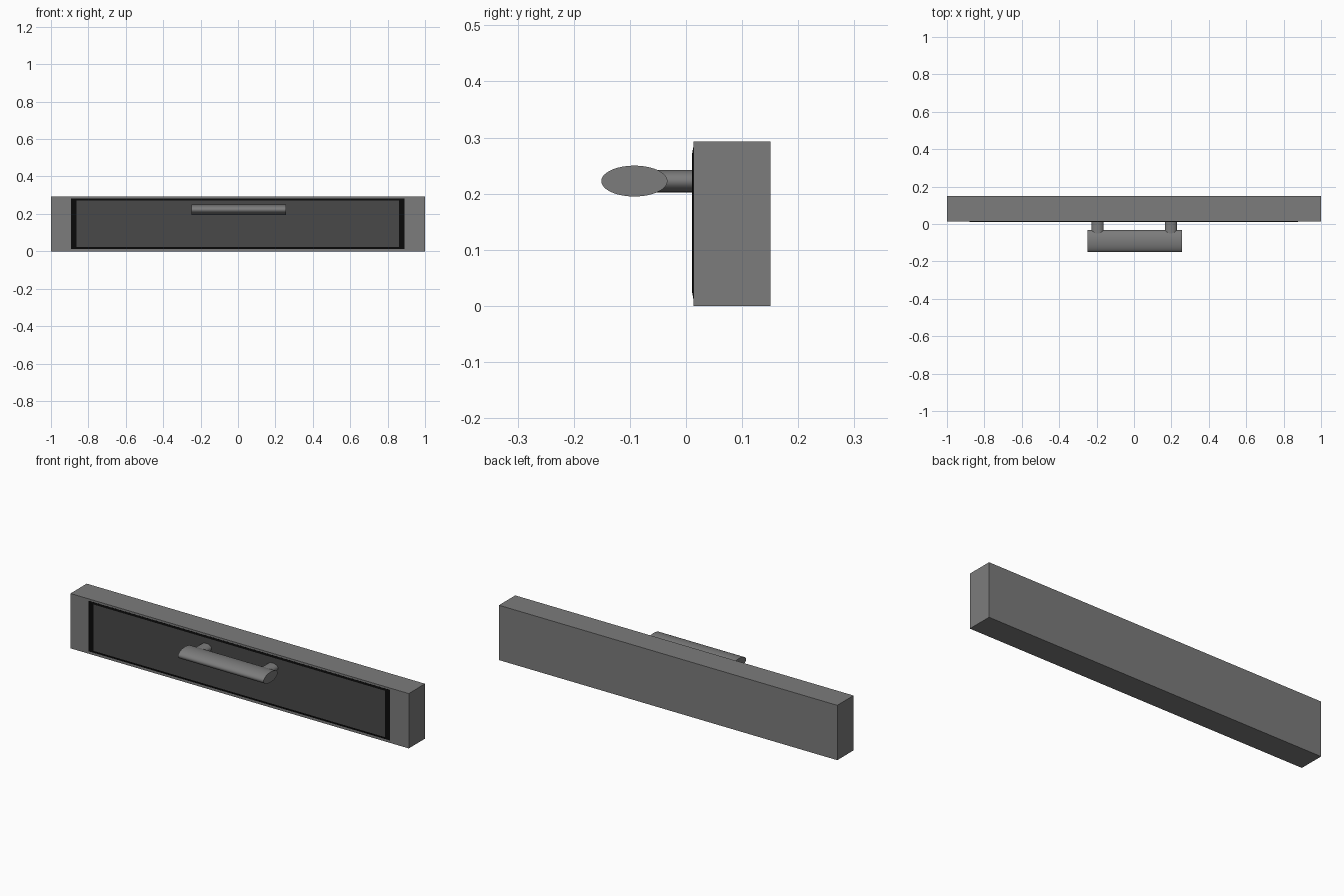
import bpy, bmesh, math
from mathutils import Matrix

if "Cube" in bpy.data.objects:
    bpy.data.objects.remove(bpy.data.objects["Cube"])


def material(name, value):
    m = bpy.data.materials.new(name)
    m.diffuse_color = (value, value, value, 1)
    m.use_nodes = True
    m.node_tree.nodes["Principled BSDF"].inputs["Base Color"].default_value = m.diffuse_color
    return m


GREY = material("mid grey", 0.2)
DARK = material("dark grey", 0.065)
BLACK = material("black", 0.003)


def add_object(name, bm, mats):
    bmesh.ops.recalc_face_normals(bm, faces=bm.faces[:])
    mesh = bpy.data.meshes.new(name)
    bm.to_mesh(mesh)
    bm.free()
    for m in mats:
        mesh.materials.append(m)
    ob = bpy.data.objects.new(name, mesh)
    bpy.context.collection.objects.link(ob)
    return ob


def box(x0, x1, y0, y1, z0, z1):
    bm = bmesh.new()
    mat = (Matrix.Translation(((x0 + x1) / 2, (y0 + y1) / 2, (z0 + z1) / 2))
           @ Matrix.Diagonal((x1 - x0, y1 - y0, z1 - z0, 1)))
    bmesh.ops.create_cube(bm, size=1, matrix=mat)
    return bm


def elliptic_rod(name, centre, length, ra, rb, axis):
    # cylinder with elliptical section, along x or y; rb is the half height
    bm = bmesh.new()
    bmesh.ops.create_cone(bm, cap_ends=True, segments=48, radius1=1, radius2=1, depth=1)
    if axis == "x":
        rot, size = Matrix.Rotation(math.pi / 2, 4, "Y"), (length, ra, rb, 1)
    else:
        rot, size = Matrix.Rotation(math.pi / 2, 4, "X"), (ra, length, rb, 1)
    bm.transform(Matrix.Translation(centre) @ Matrix.Diagonal(size) @ rot)
    ob = add_object(name, bm, [GREY])
    bpy.ops.object.select_all(action="DESELECT")
    ob.select_set(True)
    bpy.context.view_layer.objects.active = ob
    bpy.ops.object.shade_smooth_by_angle(angle=math.radians(40))


# Drawer front slab
add_object("drawer_front", box(-1, 1, 0.0135, 0.151, 0, 0.293), [GREY])

# Raised dark panel with a sloping black border
bm = box(-0.893, 0.89, 0.013, 0.016, 0.013, 0.283)
front = min(bm.faces, key=lambda f: f.calc_center_median().y)
for f in bm.faces:
    f.material_index = 1
xs, zs = (-0.863, 0.861), (0.024, 0.272)
inner = bmesh.ops.extrude_discrete_faces(bm, faces=[front])["faces"][0]
bm.free()

bm = bmesh.new()
outer = [(-0.893, 0.013), (0.89, 0.013), (0.89, 0.283), (-0.893, 0.283)]
inner = [(xs[0], zs[0]), (xs[1], zs[0]), (xs[1], zs[1]), (xs[0], zs[1])]
rings = [[bm.verts.new((x, y, z)) for x, z in pts]
         for pts, y in ((outer, 0.016), (outer, 0.013), (inner, 0.011))]
for a, b in zip(rings, rings[1:]):
    for i in range(4):
        j = (i + 1) % 4
        bm.faces.new((a[i], a[j], b[j], b[i])).material_index = 1
bm.faces.new(rings[0]).material_index = 1
bm.faces.new(rings[2]).material_index = 0
add_object("front_panel", bm, [DARK, BLACK])

# Handle grip and its two posts
elliptic_rod("handle_grip", (0.004, -0.092, 0.2225), 0.506, 0.059, 0.0275, "x")
for side, x in (("left", -0.195), ("right", 0.197)):
    elliptic_rod("handle_post_" + side, (x, -0.025, 0.2225), 0.085, 0.032, 0.02, "y")
